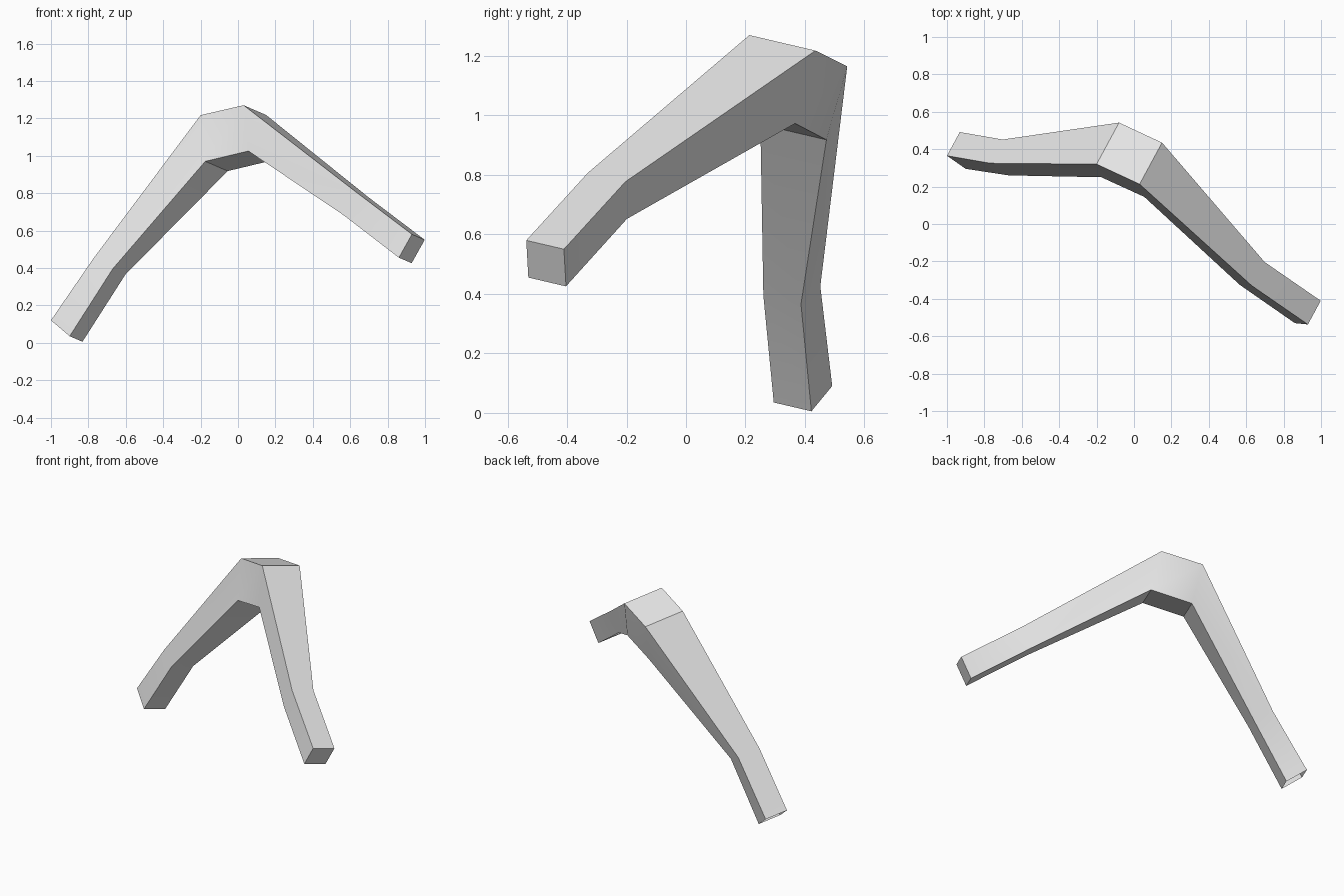
import bpy
import bmesh
import math
from mathutils import Vector

default_cube = bpy.data.objects.get("Cube")
if default_cube:
    bpy.data.objects.remove(default_cube, do_unlink=True)

# Plain grey material
grey = bpy.data.materials.new("light_grey")
grey.use_nodes = True
colour = (0.8, 0.8, 0.8, 1.0)
grey.diffuse_color = colour
grey.node_tree.nodes["Principled BSDF"].inputs["Base Color"].default_value = colour

# Every cross-section spans front to back along this direction
width_axis = Vector((0.12, 0.222, -0.052))
LIMB_WIDTH = 0.57

# Sections along the bent arm: outer front corner, inner front corner, width
sections = [
    ((-1.0, 0.365, 0.12), (-0.9, 0.295, 0.035), LIMB_WIDTH),
    ((-0.77, 0.325, 0.455), (-0.67, 0.26, 0.395), LIMB_WIDTH),
    ((-0.2, 0.32, 1.217), (-0.175, 0.25, 0.97), 1.0),
    ((0.03, 0.213, 1.27), (0.055, 0.145, 1.025), 1.0),
    ((0.63, -0.33, 0.807), (0.565, -0.325, 0.682), LIMB_WIDTH),
    ((0.93, -0.537, 0.58), (0.86, -0.53, 0.455), LIMB_WIDTH),
]


def add_ring(bm, outer, inner, width):
    """Four corners of one cross-section."""
    outer, inner = Vector(outer), Vector(inner)
    across = width_axis * width
    corners = (outer, outer + across, inner + across, inner)
    return [bm.verts.new(corner) for corner in corners]


# Bent arm: bridge neighbouring sections, close the raised end only
bm = bmesh.new()
rings = [add_ring(bm, *section) for section in sections]
for ring, following in zip(rings, rings[1:]):
    for i in range(len(ring)):
        j = (i + 1) % len(ring)
        bm.faces.new((ring[i], ring[j], following[j], following[i]))
bm.faces.new(rings[-1])
bmesh.ops.recalc_face_normals(bm, faces=bm.faces)

mesh = bpy.data.meshes.new("bent_arm")
bm.to_mesh(mesh)
bm.free()
mesh.materials.append(grey)
arm = bpy.data.objects.new("bent_arm", mesh)
bpy.context.collection.objects.link(arm)

# Soft knees, crisp long edges
bpy.ops.object.select_all(action="DESELECT")
arm.select_set(True)
bpy.context.view_layer.objects.active = arm
bpy.ops.object.shade_smooth_by_angle(angle=math.radians(30))
